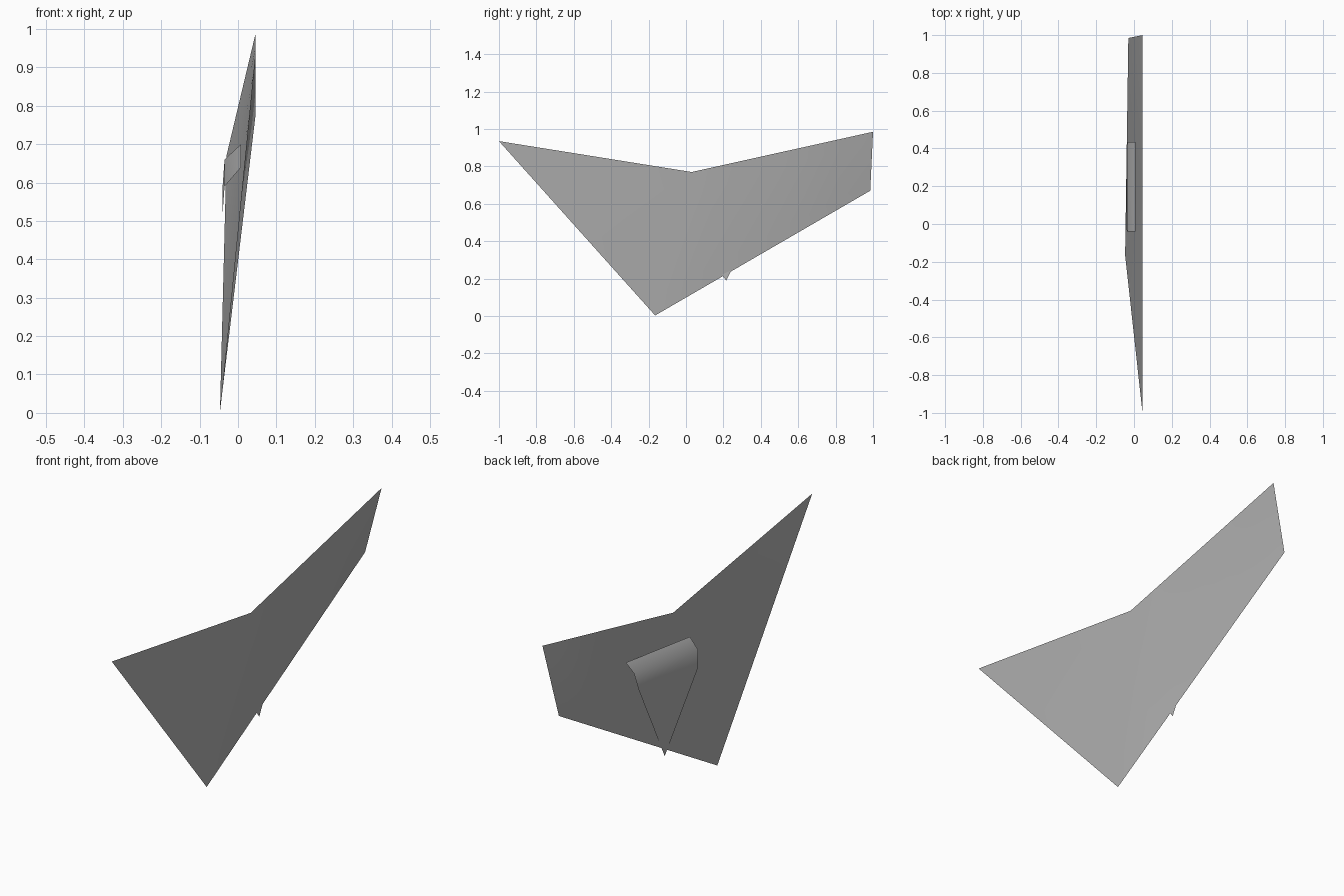
import bpy
from mathutils import Vector

cube = bpy.data.objects.get("Cube")
if cube:
    bpy.data.objects.remove(cube, do_unlink=True)

grey = bpy.data.materials.new("mid_grey")
grey.use_nodes = True
colour = (0.45, 0.45, 0.45, 1)
grey.diffuse_color = colour
grey.node_tree.nodes["Principled BSDF"].inputs["Base Color"].default_value = colour


def sheet(name, points, faces):
    """Make one thin, smooth-shaded sheet."""
    mesh = bpy.data.meshes.new(name)
    mesh.from_pydata(points, [], faces)
    mesh.materials.append(grey)
    mesh.shade_smooth()
    obj = bpy.data.objects.new(name, mesh)
    bpy.context.collection.objects.link(obj)
    return obj


# Corners of the main sheet
keel = Vector((-0.047, -0.165, 0.003))
notch = Vector((0.045, 0.03, 0.77))
nose = Vector((0.045, -1.0, 0.935))
tail_top = Vector((0.045, 1.0, 0.985))
tail_low = Vector((-0.03, 0.985, 0.67))

# Front triangle and gently twisted rear panel
n = 6
points, faces = [], []
for i in range(n + 1):
    low = keel.lerp(tail_low, i / n)
    high = notch.lerp(tail_top, i / n)
    points += [low.lerp(high, j / n) for j in range(n + 1)]
for i in range(n):
    for j in range(n):
        a = i * (n + 1) + j
        faces.append((a, a + n + 1, a + n + 2, a + 1))
points.append(nose)
faces.append([len(points) - 1] + list(range(n + 1)))
sheet("main_wing", points, faces)

# Folded flap: bent top strip, short side strip and pointed end
flap_points = [
    (0.008, -0.04, 0.64), (0.008, 0.435, 0.70),
    (-0.035, -0.04, 0.59), (-0.035, 0.435, 0.66),
    (-0.041, -0.027, 0.507), (-0.041, 0.41, 0.577),
    (-0.04, 0.215, 0.19),
]
sheet("pointed_flap", flap_points, [(0, 2, 3, 1), (2, 4, 5, 3), (4, 6, 5)])
